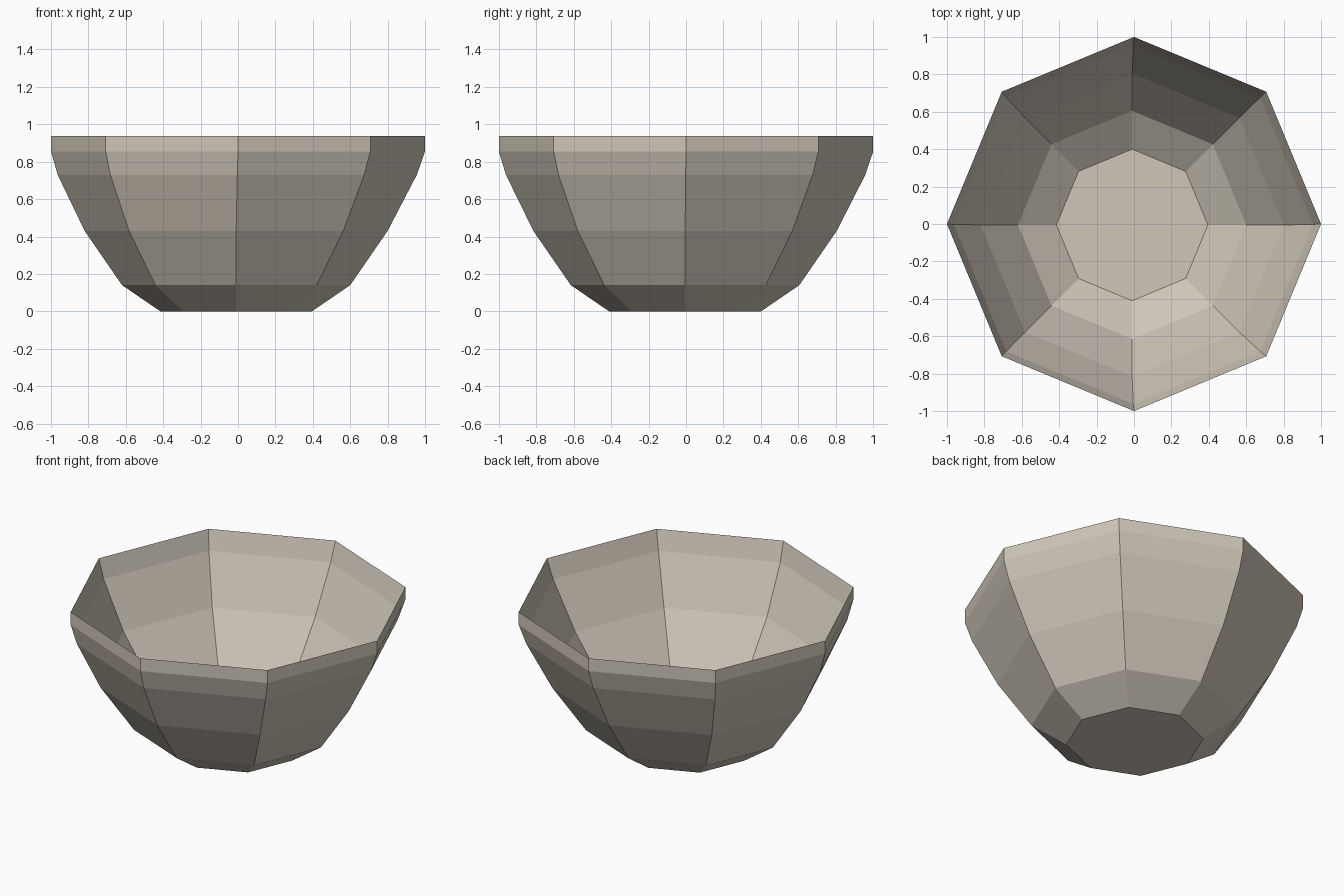
import bpy, bmesh
from math import cos, sin, pi

if "Cube" in bpy.data.objects:
    bpy.data.objects.remove(bpy.data.objects["Cube"])

SIDES = 8
THICK = 0.083   # the inside is the outside profile raised by the rim height
# bowl profile from foot to widest ring: radius, height, small sideways drift
PROFILE = [(0.405, 0.0, -0.01), (0.61, 0.14, -0.01), (0.81, 0.43, -0.01),
           (0.96, 0.73, -0.004), (1.0, 0.855, 0.0)]

clay = bpy.data.materials.new("warm_stone")
clay.diffuse_color = (0.62, 0.565, 0.48, 1)
clay.use_nodes = True
clay.node_tree.nodes["Principled BSDF"].inputs["Base Color"].default_value = clay.diffuse_color

bm = bmesh.new()


def make_rings(lift):
    return [[bm.verts.new((r * cos(2 * pi * i / SIDES) + d,
                           r * sin(2 * pi * i / SIDES) + d / 2, z + lift))
             for i in range(SIDES)] for r, z, d in PROFILE]


# outer wall, rim band, then inner wall down to the floor
outer, inner = make_rings(0), make_rings(THICK)
rings = outer + inner[::-1]
bm.faces.new(outer[0][::-1])
bm.faces.new(inner[0])
for low, high in zip(rings, rings[1:]):
    for i in range(SIDES):
        j = (i + 1) % SIDES
        bm.faces.new((low[i], low[j], high[j], high[i]))

mesh = bpy.data.meshes.new("bowl")
bm.to_mesh(mesh)
bm.free()
mesh.materials.append(clay)
bowl = bpy.data.objects.new("bowl", mesh)
bpy.context.collection.objects.link(bowl)
